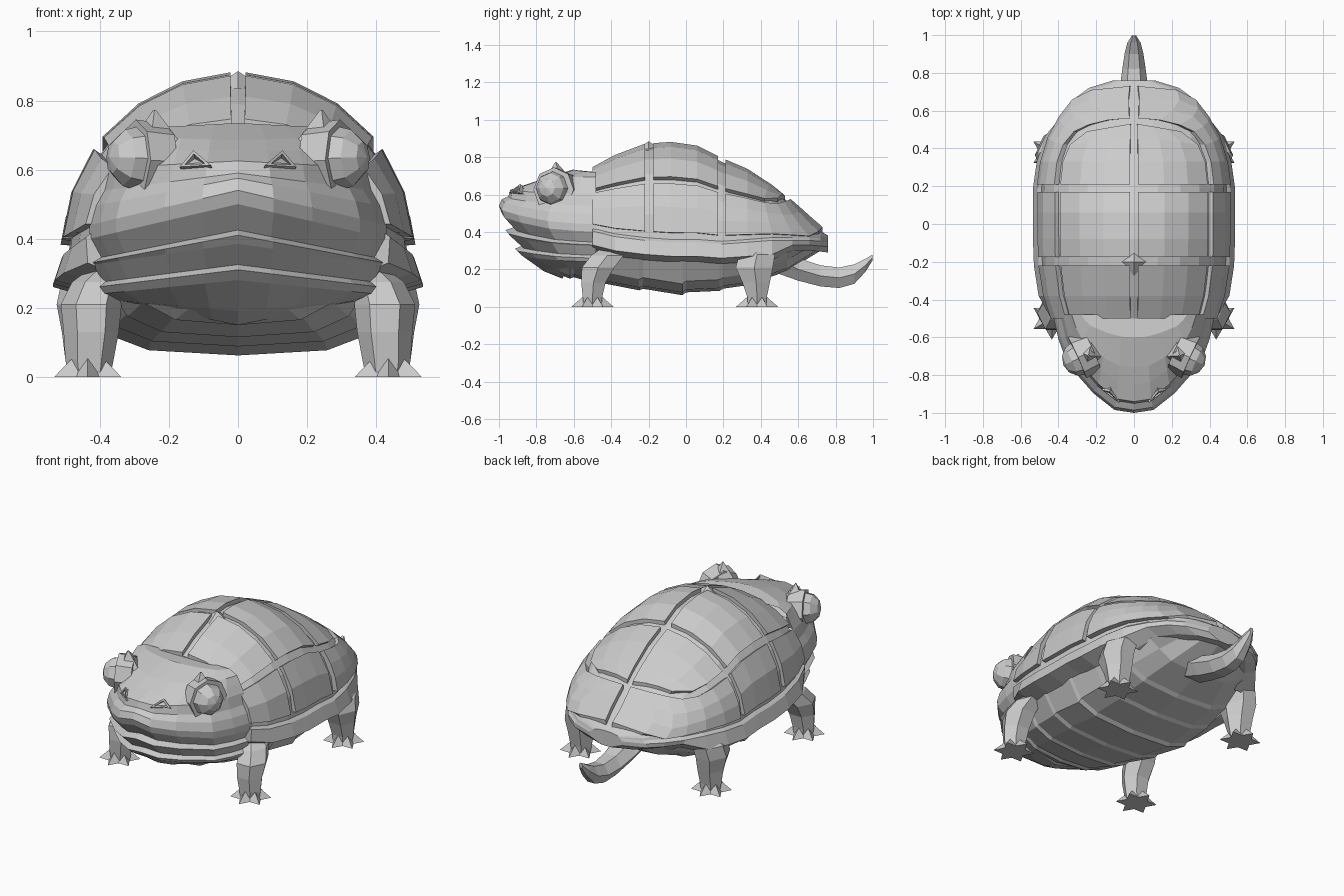
import bpy, bmesh, math
from mathutils import Vector, Matrix

if "Cube" in bpy.data.objects:
    bpy.data.objects.remove(bpy.data.objects["Cube"])

grey = bpy.data.materials.new("stone grey")
grey.diffuse_color = (0.6, 0.6, 0.6, 1)
grey.use_nodes = True
grey.node_tree.nodes["Principled BSDF"].inputs["Base Color"].default_value = grey.diffuse_color


def finish(name, bm, hidden=None):
    """Make the object; drop faces whose corners all satisfy the hidden rule."""
    bmesh.ops.remove_doubles(bm, verts=bm.verts, dist=0.0005)
    bmesh.ops.recalc_face_normals(bm, faces=bm.faces)
    if hidden:
        gone = [f for f in bm.faces if all(hidden(v.co) for v in f.verts)]
        bmesh.ops.delete(bm, geom=gone, context='FACES')
    me = bpy.data.meshes.new(name)
    bm.to_mesh(me)
    bm.free()
    me.materials.append(grey)
    ob = bpy.data.objects.new(name, me)
    bpy.context.collection.objects.link(ob)
    return ob


def mirror(ob):
    ob.modifiers.new("mirror", 'MIRROR').use_mirror_merge = False
    return ob


def loft(name, rings, hidden=None):
    """Skin a list of equal-length rings and cap both ends."""
    bm = bmesh.new()
    vs = [[bm.verts.new(p) for p in r] for r in rings]
    n = len(rings[0])
    for a, b in zip(vs, vs[1:]):
        for i in range(n):
            j = (i + 1) % n
            bm.faces.new((a[i], a[j], b[j], b[i]))
    for end in (vs[0], vs[-1]):
        bm.faces.new(end)
    return finish(name, bm, hidden)


def lerp(table, y):
    """Piecewise linear lookup of the values in a table keyed by y."""
    for a, b in zip(table, table[1:]):
        if y <= b[0]:
            f = max(0, (y - a[0]) / (b[0] - a[0]))
            return [p + (q - p) * f for p, q in zip(a[1:], b[1:])]
    return table[-1][1:]


# Shell stations: y, half width, rim height, top height
SHELL = [(-.5, .42, .42, .725), (-.38, .46, .39, .79), (-.22, .485, .37, .85),
         (-.08, .49, .36, .86), (.06, .49, .36, .84), (.19, .49, .35, .775),
         (.33, .47, .36, .715), (.46, .43, .37, .63), (.57, .37, .37, .54),
         (.66, .3, .37, .46), (.72, .22, .365, .405), (.76, .09, .36, .38)]


def shell_point(t, y, d=0.0):
    w, zr, zt = lerp(SHELL, y)
    t = math.radians(t)
    return ((w + d) * math.cos(t), y, zr + (zt - zr + d) * math.sin(t))


# Shell base with its flared rim, open underneath where the belly fills it
rings, inner_rim = [], set()
for y, w, zr, zt in SHELL:
    drop = .09 if y < .5 else .04
    flare = .045 if -.45 < y < .5 else .015
    half = [(w - .06, y, zr - drop - .03), (w + flare, y, zr - drop), (w + .02, y, zr - .015)]
    arc = [shell_point(t, y) for t in range(0, 181, 15)]
    rings.append(half + arc + [(-x, a, b) for x, a, b in reversed(half)])


def under_shell(co):
    w, zr, zt = lerp(SHELL, co.y)
    return co.y < .5 and co.z < zr - .1 and abs(co.x) < w - .04


loft("shell_base", rings, under_shell)


def plate(name, inner, outer, rows=3, d=.022):
    """Raised plate between two edges given in (arc angle, y)."""
    bm = bmesh.new()
    n = len(inner)
    top, low = [], []
    for r in range(rows + 1):
        f = r / rows
        pts = [(a[0] + (b[0] - a[0]) * f, a[1] + (b[1] - a[1]) * f) for a, b in zip(inner, outer)]
        top.append([bm.verts.new(shell_point(t, y, d)) for t, y in pts])
        low.append([bm.verts.new(shell_point(t, y, -.008)) for t, y in pts])
    for r in range(rows):
        for i in range(n - 1):
            bm.faces.new((top[r][i], top[r][i + 1], top[r + 1][i + 1], top[r + 1][i]))

    def border(g):
        return g[0] + [row[-1] for row in g[1:]] + g[-1][-2::-1] + [row[0] for row in g[-2:0:-1]]
    a, b = border(top), border(low)
    for i in range(len(a)):
        j = (i + 1) % len(a)
        bm.faces.new((a[i], a[j], b[j], b[i]))
    mirror(finish(name, bm))


def row(t, ys):
    return [(t, y) for y in ys]


front_ys, mid_ys = (-.5, -.38, -.22), (-.175, -.08, .06, .17)
plate("front_upper_plate", row(87.5, front_ys), row(40, front_ys))
plate("middle_upper_plate", row(87.5, mid_ys), row(40, mid_ys))
plate("front_lower_plate", row(35, front_ys), row(4, front_ys), 2)
plate("middle_lower_plate", row(35, mid_ys), row(4, mid_ys), 2)
plate("rear_upper_plate", row(87.5, (.21, .33, .46, .53)),
      [(40, .21), (40, .33), (43, .42), (55, .49)])
plate("rear_lower_plate",
      [(35, .21), (35, .33), (37, .42), (44, .49), (55, .525), (70, .55), (86.5, .56)],
      [(4, .21), (4, .33), (4, .46), (4, .57), (4, .66), (30, .71), (84, .73)], 3, .028)

# Small peak at the shell's crossing grooves
bm = bmesh.new()
bmesh.ops.create_cone(bm, segments=4, radius1=.075, radius2=0, depth=.05, cap_ends=False,
                      matrix=Matrix.Translation((0, -.2, .86)))
finish("shell_peak", bm)

# Belly: y, half width, bottom height; every fold ends in a small step
BELLY = [(-.74, .22, .2), (-.62, .33, .15), (-.6, .34, .158), (-.45, .4, .115), (-.43, .4, .123),
         (-.25, .45, .088), (-.23, .45, .096), (-.02, .47, .062), (0, .47, .077),
         (.18, .46, .085), (.2, .46, .097), (.36, .43, .12), (.38, .42, .135),
         (.54, .34, .19), (.72, .16, .3)]
rings = []
for y, w, zb in BELLY:
    half = [(0, zb), (.55 * w, zb + .015), (.8 * w, zb + .06), (w, max(.29, zb + .05)), (.9 * w, .36)]
    ring = [(x, y, z) for x, z in half]
    rings.append(ring + [(-x, y, z) for x, y, z in ring[:0:-1]])
loft("belly", rings, lambda co: co.z > .35)

# Head as stacked lip bands: centre height, front y, half width, droop to the sides
HEAD = [(.15, -.66, .30, -.06), (.19, -.76, .34, -.03), (.28, -.885, .40, .04), (.31, -.915, .41, .05),
        (.325, -.88, .39, .05), (.385, -.945, .42, .06), (.41, -.965, .425, .08),
        (.425, -.92, .40, .08), (.50, -.985, .43, .1), (.54, -1.0, .43, .1),
        (.575, -.985, .415, .08), (.59, -.95, .39, .05), (.625, -.94, .375, .02),
        (.655, -.85, .35, .0), (.685, -.76, .33, -.01), (.735, -.6, .28, .015)]
PLAN = [(0, 0), (.24, .03), (.5, .2), (.82, .5), (.93, .75), (1, 1)]
rings = []
for z, yf, w, droop in HEAD:
    half = [(u * w, yf + v * (-.48 - yf), z - droop * u) for u, v in PLAN]
    rings.append(half + [(-x, y, a) for x, y, a in half[:0:-1]])
loft("head", rings, lambda co: co.y > -.485)


def aim(direction, at):
    return Matrix.Translation(at) @ Vector(direction).to_track_quat('Z', 'Y').to_matrix().to_4x4()


# Eyes: faceted ball, socket and pointed lid
look = (1, -.45, .05)
bm = bmesh.new()
bmesh.ops.create_uvsphere(bm, u_segments=8, v_segments=6, radius=.094, matrix=aim(look, (.288, -.71, .632)))
mirror(finish("eyeball", bm))
bm = bmesh.new()
bmesh.ops.create_cone(bm, segments=8, radius1=.11, radius2=.118, depth=.09, cap_ends=True,
                      matrix=aim(look, (.26, -.69, .625)))
mirror(finish("eye_socket", bm))
bm = bmesh.new()
bmesh.ops.create_cone(bm, segments=4, radius1=.1, radius2=.004, depth=.13, cap_ends=False,
                      matrix=aim((.02, -.1, 1), (.24, -.69, .708)))
mirror(finish("eye_lid", bm))

# Nostril: raised three-sided rim around a hollow
bm = bmesh.new()
tri = [Vector(p) for p in ((.075, -.935, .605), (.165, -.868, .6), (.125, -.875, .648))]
mid = sum(tri, Vector()) / 3
lift, hole = Vector((.004, -.012, .008)), Vector((0, .03, -.01))
for i in range(3):
    a, b = tri[i], tri[(i + 1) % 3]
    ai, bi = a.lerp(mid, .35), b.lerp(mid, .35)
    for quad in ((a, b, b + lift, a + lift), (a + lift, b + lift, bi + lift, ai + lift),
                 (ai + lift, bi + lift, bi + hole, ai + hole)):
        bm.faces.new([bm.verts.new(p) for p in quad])
mirror(finish("nostril", bm))


# Legs: six-sided rings (x, y, z, x radius, y radius) and a star of toes
def leg(name, y0, sections):
    rings = [[(x + rx * math.cos(k * math.pi / 3), y0 + y + ry * math.sin(k * math.pi / 3), z)
              for k in range(6)] for x, y, z, rx, ry in sections]
    mirror(loft(name, rings))
    bm = bmesh.new()
    for k in range(6):
        a = math.radians(60 * k - 30)
        c = Vector((math.cos(a), math.sin(a), 0))
        s = Vector((-c.y, c.x, 0)) * .04
        o = Vector((.435, y0, 0))
        pts = [o + c * .045 - s, o + c * .045 + s, o + c * .05 + Vector((0, 0, .055)), o + c * .112]
        b = [bm.verts.new(p) for p in pts]
        for f in ((0, 3, 1), (1, 3, 2), (2, 3, 0)):
            bm.faces.new([b[i] for i in f])
    mirror(finish(name + "_toes", bm))


leg("front_leg", -.5, [(.43, 0, 0, .06, .055), (.43, 0, .05, .07, .06), (.425, .005, .13, .08, .075),
                       (.425, .03, .21, .088, .1), (.405, .08, .275, .075, .1), (.37, .12, .32, .05, .07)])
leg("hind_leg", .38, [(.43, 0, 0, .06, .055), (.43, 0, .05, .07, .06), (.43, -.005, .13, .08, .085),
                      (.435, -.015, .21, .09, .115), (.42, 0, .28, .09, .11), (.38, 0, .33, .06, .08)])

# Tail: y, height, half width, half thickness
TAIL = [(.48, .26, .11, .09), (.6, .2, .09, .07), (.72, .165, .075, .065), (.82, .155, .062, .063),
        (.9, .175, .05, .06), (.96, .222, .035, .04), (.997, .263, .012, .018)]
loft("tail", [[(w * math.cos(k * math.pi / 3), y, z + h * math.sin(k * math.pi / 3)) for k in range(6)]
              for y, z, w, h in TAIL])
